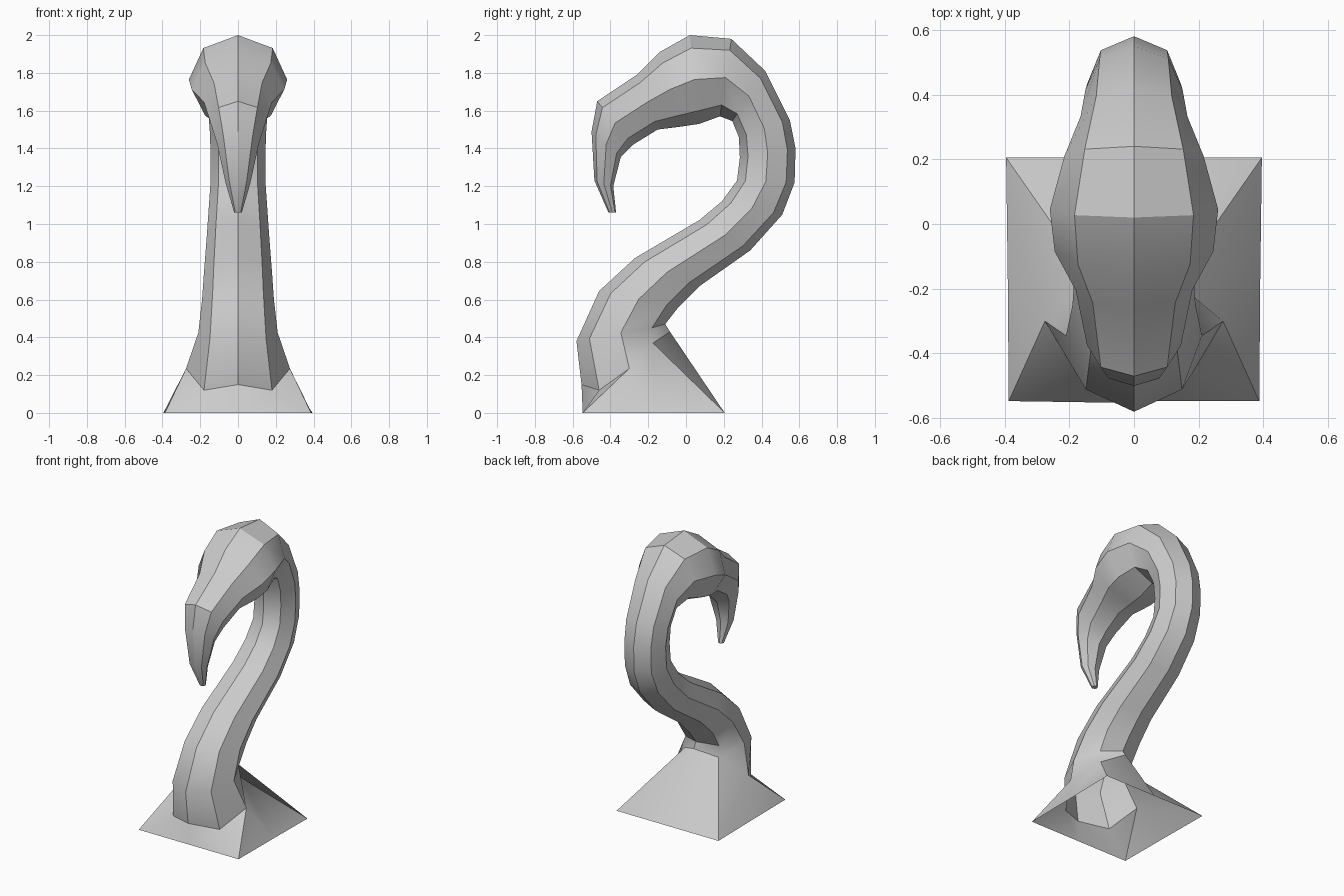
import bpy, bmesh, math
from mathutils import Vector

if "Cube" in bpy.data.objects:
    bpy.data.objects.remove(bpy.data.objects["Cube"])

# Side profile stations from beak tip to neck root:
# outer (y, z), inner (y, z), half width
stations = [
    (-.41, 1.06, -.37, 1.06, .02), (-.485, 1.23, -.385, 1.20, .065),
    (-.50, 1.49, -.345, 1.355, .11), (-.47, 1.65, -.28, 1.42, .145),
    (-.26, 1.79, -.15, 1.50, .18), (-.14, 1.91, -.03, 1.515, .245),
    (.02, 2.0, .07, 1.53, .26), (.24, 1.98, .18, 1.57, .215),
    (.42, 1.81, .245, 1.545, .165), (.55, 1.55, .28, 1.46, .15),
    (.58, 1.40, .285, 1.35, .145), (.575, 1.22, .27, 1.23, .145),
    (.51, 1.05, .19, 1.12, .155), (.34, .86, .07, 1.02, .165),
    (.07, .67, -.27, .82, .18), (-.04, .56, -.46, .645, .19),
    (-.11, .47, -.58, .38, .21),
]


def octagon_half(oy, oz, iy, iz, w):
    """Five points from the outer ridge round the +x side to the inner ridge."""
    o, i = Vector((0, oy, oz)), Vector((0, iy, iz))
    pts = []
    for k in range(5):
        a = k * math.pi / 4
        p = o.lerp(i, (1 - math.cos(a)) / 2)
        p.x = w * math.sin(a)
        pts.append(p)
    return pts


halves = [octagon_half(*s) for s in stations]
# Neck flares out into a square, open-bottomed foot
halves[-1][1] = Vector((.13, -.18, .45))
halves.append([Vector(p) for p in (
    (0, -.085, .43), (.13, -.175, .37), (.275, -.30, .235),
    (.18, -.46, .12), (0, -.553, .15))])
halves.append([Vector(p) for p in (
    (0, .205, 0), (.395, .205, 0), (.39, -.17, 0),
    (.387, -.547, 0), (0, -.547, 0))])

bm = bmesh.new()
rings = []
for h in halves:
    mirrored = [Vector((-p.x, p.y, p.z)) for p in reversed(h[1:4])]
    rings.append([bm.verts.new(p) for p in h + mirrored])
for a, b in zip(rings, rings[1:]):
    for k in range(8):
        n = (k + 1) % 8
        quad = (a[k], a[n], b[n], b[k])
        if b is rings[-1] and k in (2, 5):
            # crease running from the side of the neck to the front corner
            s, f = (2, 3) if k == 2 else (6, 5)
            bm.faces.new((a[s], a[f], b[f]))
            bm.faces.new((a[s], b[f], b[s]))
        else:
            bm.faces.new(quad)
bm.faces.new(rings[0])  # beak tip
bmesh.ops.recalc_face_normals(bm, faces=bm.faces)

mesh = bpy.data.meshes.new("bird_head_and_neck")
bm.to_mesh(mesh)
bm.free()
bird = bpy.data.objects.new("bird_head_and_neck", mesh)
bpy.context.collection.objects.link(bird)
bpy.context.view_layer.objects.active = bird
bird.select_set(True)
bpy.ops.object.shade_smooth_by_angle(angle=math.radians(30))
